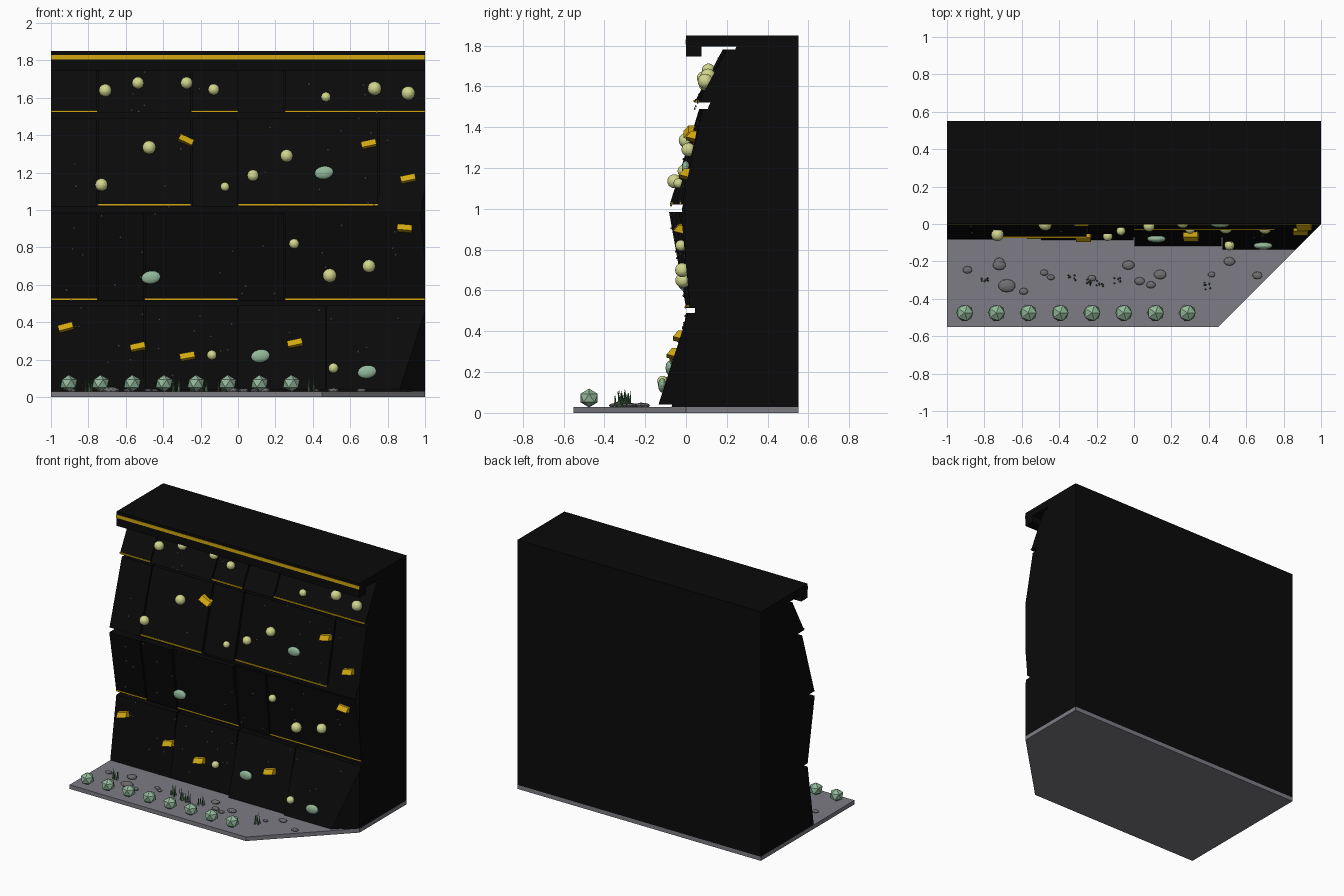
import bpy
import bmesh
import math
import random
from mathutils import Matrix, Vector

random.seed(4)
default_cube = bpy.data.objects.get("Cube")
if default_cube:
    bpy.data.objects.remove(default_cube, do_unlink=True)


def material(name, color):
    mat = bpy.data.materials.new(name)
    mat.use_nodes = True
    mat.diffuse_color = (*color, 1)
    shader = mat.node_tree.nodes["Principled BSDF"]
    shader.inputs["Base Color"].default_value = (*color, 1)
    shader.inputs["Roughness"].default_value = 0.8
    return mat


BLACK = material("wall black", (0.003, 0.003, 0.003))
GOLD = material("gold", (0.65, 0.4, 0.005))
LIME = material("pale lime", (0.64, 0.68, 0.27))
SAGE = material("sage green", (0.29, 0.48, 0.33))
GRASS = material("grass green", (0.09, 0.2, 0.1))
FLOOR = material("floor grey", (0.2, 0.2, 0.23))
STONE = material("stone grey", (0.16, 0.16, 0.17))


def finish(bm, name, mat):
    bmesh.ops.recalc_face_normals(bm, faces=bm.faces)
    mesh = bpy.data.meshes.new(name)
    bm.to_mesh(mesh)
    bm.free()
    mesh.materials.append(mat)
    obj = bpy.data.objects.new(name, mesh)
    bpy.context.collection.objects.link(obj)
    return obj


def extrude(bm, outline, offset):
    """Extrude a closed outline of 3D points along an offset."""
    face = bm.faces.new([bm.verts.new(p) for p in outline])
    result = bmesh.ops.extrude_face_region(bm, geom=[face], use_keep_orig=True)
    verts = [g for g in result["geom"] if isinstance(g, bmesh.types.BMVert)]
    bmesh.ops.translate(bm, vec=offset, verts=verts)


def prism(name, profile, x0, x1, mat, clip=False):
    """Side profile of (y, z) points extruded along x, optionally cut at the floor corner."""
    bm = bmesh.new()
    extrude(bm, [(x0, y, z) for y, z in profile], (x1 - x0, 0, 0))
    if clip:
        geom = bm.verts[:] + bm.edges[:] + bm.faces[:]
        bmesh.ops.bisect_plane(bm, geom=geom, plane_co=(1, 0, 0),
                               plane_no=(1, -1, 0), clear_outer=True)
        bmesh.ops.holes_fill(bm, edges=[e for e in bm.edges if e.is_boundary])
    return finish(bm, name, mat)


def box(name, x0, x1, y0, y1, z0, z1, mat):
    return prism(name, [(y0, z0), (y1, z0), (y1, z1), (y0, z1)], x0, x1, mat)


def ball(name, place, scale, mat, detail, tilt=0):
    bm = bmesh.new()
    matrix = (Matrix.Translation(place) @ Matrix.Rotation(math.radians(tilt), 4, "Y")
              @ Matrix.Diagonal((*scale, 1)))
    bmesh.ops.create_icosphere(bm, subdivisions=detail, radius=1, matrix=matrix)
    return finish(bm, name, mat)


# Floor plate with a cut corner
bm = bmesh.new()
extrude(bm, [(-1, -0.55, 0), (0.45, -0.55, 0), (1, 0, 0), (1, 0.55, 0), (-1, 0.55, 0)],
        (0, 0, 0.03))
finish(bm, "floor_plate", FLOOR)

# Solid core behind the panels
prism("wall_core", [(0.55, 0.03), (-0.07, 0.03), (0.045, 0.5), (-0.02, 1), (0.11, 1.5),
                    (0.25, 1.8), (0.55, 1.8)], -1, 1, BLACK, True)

# Overhanging cap with lip and stripe
box("cap_slab", -1, 1, 0, 0.55, 1.795, 1.85, BLACK)
box("cap_lip", -1, 1, 0, 0.075, 1.745, 1.795, BLACK)
box("cap_stripe", -1, 1, -0.003, 0, 1.805, 1.83, GOLD)

# Panel rows: z range, joints, (bottom, top) depth at left and right, first striped panel
ROWS = [
    (0.04, 0.49, [-1, -0.5, 0, 0.47, 1], (-0.07, 0), (-0.135, 0.01), None),
    (0.515, 0.985, [-1, -0.75, -0.5, 0, 0.25, 1], (0, -0.083), (0.02, -0.025), 0),
    (1.02, 1.49, [-1, -0.75, -0.25, 0, 0.75, 1], (-0.08, 0.065), (-0.02, 0.08), 1),
    (1.52, 1.78, [-1, -0.75, -0.25, 0, 0.25, 1], (0.04, 0.18), (0.06, 0.2), 0),
]


def depths(row, index):
    """Bottom and top depth of one panel, blended across the wall."""
    t = index / (len(row[2]) - 2)
    t = t * t * (3 - 2 * t)
    return [a + (b - a) * t for a, b in zip(row[3], row[4])]


def surface(x, z):
    row = next((r for r in ROWS if z <= r[1]), ROWS[-1])
    index = sum(x > joint for joint in row[2][1:-1])
    low, high = depths(row, index)
    return low + (high - low) * (z - row[0]) / (row[1] - row[0])


for number, row in enumerate(ROWS):
    bottom, top, joints, _, _, striped = row
    for i, (x0, x1) in enumerate(zip(joints, joints[1:])):
        low, high = depths(row, i)
        gap0 = 0 if i == 0 else 0.003
        gap1 = 0 if x1 == 1 else 0.003
        prism(f"wall_panel_{number}_{i}", [(low, bottom), (0.3, bottom), (0.3, top), (high, top)],
              x0 + gap0, x1 - gap1, BLACK, True)
        if striped is not None and i % 2 == striped:
            y = min(low, surface(x0 + 0.01, bottom + 0.01))
            box(f"panel_stripe_{number}_{i}", x0, x1, y - 0.003, y + 0.004,
                bottom + 0.004, bottom + 0.013, GOLD)

# Round holds: x, z, radius
ROUND = [(-.71, 1.64, .034), (-.535, 1.68, .032), (-.275, 1.68, .032), (-.13, 1.645, .03),
         (.47, 1.605, .026), (.73, 1.65, .037), (.91, 1.625, .037), (-.475, 1.335, .036),
         (-.73, 1.135, .034), (.08, 1.185, .031), (-.07, 1.125, .024), (.26, 1.29, .034),
         (.3, .82, .027), (.49, .65, .037), (.7, .7, .035), (-.14, .225, .026), (.51, .155, .027)]
for x, z, r in ROUND:
    ball("round_hold", (x, surface(x, z) - r * 0.6, z), (r, r, r), LIME, 3)

# Flat oval holds
for x, z in [(.46, 1.2), (-.465, .64), (.12, .22), (.69, .135)]:
    ball("oval_hold", (x, surface(x, z) - 0.012, z), (0.051, 0.02, 0.035), SAGE, 3, -8)

# Wedge holds: x, z, tilt
WEDGES = [(-.28, 1.37, 25), (.7, 1.35, -12), (.91, 1.165, -12), (.89, .9, 5),
          (-.92, .37, -15), (-.535, .265, -12), (-.27, .215, -10), (.305, .285, -12)]
for x, z, tilt in WEDGES:
    wedge = prism("wedge_hold", [(0.03, 0.024), (-0.02, 0.024), (-0.045, -0.006), (0.03, -0.026)],
                  -0.04, 0.04, GOLD)
    wedge.location = (x, surface(x, z), z)
    wedge.rotation_euler.y = math.radians(tilt)

# Small bolts scattered over the panels
for i in range(75):
    x, z = random.uniform(-0.95, 0.86), random.uniform(0.1, 1.74)
    ball("bolt", (x, surface(x, z) - 0.002, z), (0.006, 0.005, 0.006), STONE, 1)

# Row of faceted bushes along the front
for i in range(8):
    ball("bush", (-0.905 + 0.17 * i, -0.475, 0.073), (0.05, 0.05, 0.046), SAGE, 1)

# Flat stones on the floor: x, y, radius
STONES = [(-.89, -.245, .026), (-.72, -.2, .027), (-.72, -.22, .036), (-.68, -.33, .047),
          (-.59, -.36, .024), (-.48, -.26, .022), (-.445, -.285, .02), (-.225, -.29, .022),
          (-.03, -.22, .033), (.03, -.305, .028), (.09, -.325, .025), (.14, -.27, .034),
          (.415, -.27, .02), (.51, -.2, .031), (.66, -.275, .027)]
for x, y, r in STONES:
    ball("stone", (x, y, 0.036), (r, r * 0.75, r * 0.4), STONE, 2)

# Grass tufts made of thin leaning blades
for x, y in [(-.8, -.31), (-.33, -.29), (-.235, -.3), (-.18, -.32), (-.09, -.3), (.39, -.33)]:
    bm = bmesh.new()
    for i in range(6):
        height = random.uniform(0.05, 0.09)
        base = Vector((x + random.uniform(-.02, .02), y + random.uniform(-.02, .02), 0.028))
        lean = Matrix.Rotation(random.uniform(-0.1, 0.25), 4, "X")
        matrix = Matrix.Translation(base) @ lean @ Matrix.Translation((0, 0, height / 2))
        bmesh.ops.create_cone(bm, segments=4, radius1=0.006, radius2=0, depth=height,
                              cap_ends=True, matrix=matrix)
    finish(bm, "grass_tuft", GRASS)
